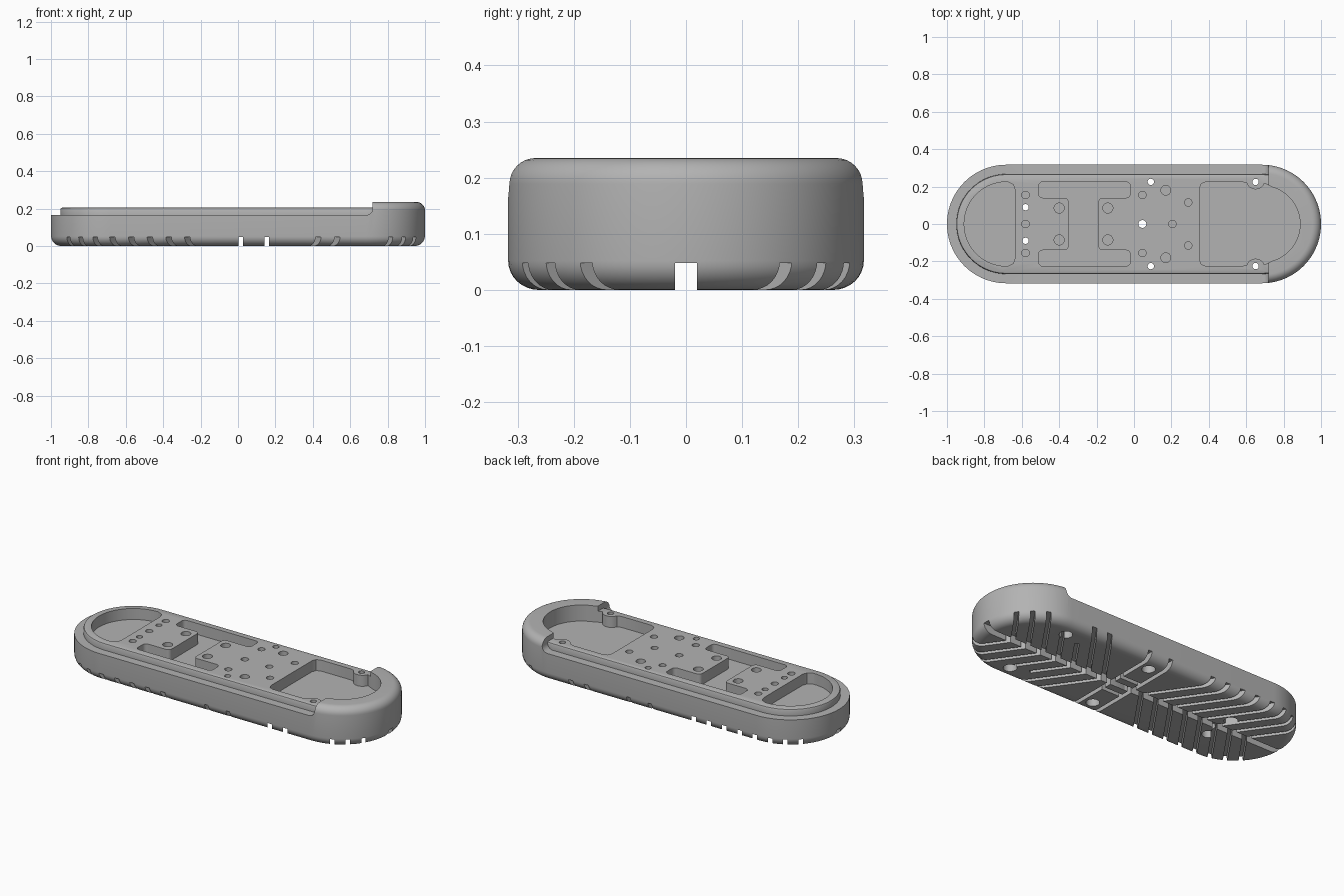
import bpy, bmesh, math
from mathutils import Vector, Matrix

if "Cube" in bpy.data.objects:
    bpy.data.objects.remove(bpy.data.objects["Cube"], do_unlink=True)

grey = bpy.data.materials.new("mid_grey")
grey.use_nodes = True
colour = (0.45, 0.45, 0.45, 1)
grey.diffuse_color = colour
grey.node_tree.nodes["Principled BSDF"].inputs["Base Color"].default_value = colour

END, RADIUS = 0.683, 0.317
cutters = []


def finish(name, bm):
    bmesh.ops.recalc_face_normals(bm, faces=bm.faces)
    mesh = bpy.data.meshes.new(name)
    bm.to_mesh(mesh)
    bm.free()
    mesh.materials.append(grey)
    obj = bpy.data.objects.new(name, mesh)
    bpy.context.collection.objects.link(obj)
    return obj


def arc(cx, cy, r, start, stop, n):
    angles = [math.radians(start + (stop - start) * i / n) for i in range(n + 1)]
    return [(cx + r * math.cos(a), cy + r * math.sin(a)) for a in angles]


def stadium(inset):
    r = RADIUS - inset
    return arc(END, 0, r, -90, 90, 36) + arc(-END, 0, r, 90, 270, 36)


def loft(name, levels):
    """Skin stadium outlines given as (inset, height)."""
    bm = bmesh.new()
    rings = [[bm.verts.new((x, y, z)) for x, y in stadium(i)] for i, z in levels]
    for a, b in zip(rings, rings[1:]):
        for k in range(len(a)):
            j = (k + 1) % len(a)
            bm.faces.new((a[k], a[j], b[j], b[k]))
    bm.faces.new(rings[0])
    bm.faces.new(rings[-1])
    return finish(name, bm)


def prism(name, points, z0, z1, rounding=0, upright=False):
    """Extrude an outline; upright outlines lie in xz and run along y."""
    bm = bmesh.new()
    low = bm.faces.new([bm.verts.new((x, y, z0)) for x, y in points])
    made = bmesh.ops.extrude_face_region(bm, geom=[low])["geom"]
    top = [v for v in made if isinstance(v, bmesh.types.BMVert)]
    bmesh.ops.translate(bm, verts=top, vec=(0, 0, z1 - z0))
    if rounding:
        edges = [e for e in bm.edges
                 if abs(e.verts[0].co.z - e.verts[1].co.z) > 0.001]
        bmesh.ops.bevel(bm, geom=edges, offset=rounding, segments=5,
                        affect='EDGES', profile=0.5)
    if upright:
        bm.transform(Matrix.Rotation(math.pi / 2, 4, 'X'))
    return finish(name, bm)


def boolean(target, tool, operation='DIFFERENCE'):
    mod = target.modifiers.new(tool.name, 'BOOLEAN')
    mod.operation, mod.solver, mod.object = operation, 'EXACT', tool
    tool.hide_render = True
    cutters.append(tool)


def drill(x, y, r, z0, z1):
    boolean(body, prism("hole", arc(x, y, r, 0, 345, 23), z0, z1))


def slot(start, stop, width=0.024, depth=0.048):
    a, b = Vector(start), Vector(stop)
    side = (b - a).normalized().orthogonal() * width / 2
    boolean(body, prism("tread_slot", [a - side, b - side, b + side, a + side],
                        -0.1, depth))


def mirrored(half):
    """Close an outline with its reflection across the long axis."""
    return half + [(x, -y) for x, y in reversed(half)]


# Main shell with rounded bottom and top edges
steps = [math.radians(90 * i / 8) for i in range(9)]
levels = [(0.055 * (1 - math.sin(a)), 0.052 * (1 - math.cos(a))) for a in steps]
levels += [(0.046 * (1 - math.cos(a)), 0.189 + 0.046 * math.sin(a)) for a in steps]
body = loft("sole_body", levels)

# Lower the rim in front of the raised end, leaving a curved shoulder
shoulder = arc(0.685, 0.2, 0.035, -90, 0, 6)
boolean(body, prism("rim_cut", [(-1.2, 0.165)] + shoulder + [(0.72, 0.4), (-1.2, 0.4)],
                    -0.6, 0.6, upright=True))

# Raised inner deck
deck = loft("deck", [(0.05, 0.1), (0.05, 0.195), (0.053, 0.202), (0.06, 0.205)])
boolean(body, deck, 'UNION')

# Rounded pocket in the low end
FLOOR = 0.14
low_end = arc(-END, 0, 0.225, 180, 90, 20)[1:] + [(-0.675, 0.225), (-0.645, 0.21), (-0.635, 0.18)]
boolean(body, prism("low_end_pocket", [(-END - 0.225, 0)] + mirrored(low_end), FLOOR, 0.5))

# Middle pocket with two tongues reaching in
middle = [(-0.51, 0.225), (-0.02, 0.225), (-0.02, 0.14), (-0.19, 0.14)]
left = [(-0.35, 0.14), (-0.51, 0.14)]
outline = middle + [(x, -y) for x, y in reversed(middle[2:])]
outline += [(x, -y) for x, y in (middle[1], middle[0], left[1], left[0])] + left
boolean(body, prism("middle_pocket", outline, FLOOR, 0.5, rounding=0.022))

# Pocket under the raised end, stepping around two screw bosses
raised = [(0.35, 0.19), (0.36, 0.215), (0.385, 0.225), (0.58, 0.225)]
raised += arc(0.65, 0.235, 0.05, 200, 340, 8)
raised += arc(END, 0, 0.205, 74, 4, 18)
boolean(body, prism("raised_end_pocket", mirrored(raised), FLOOR, 0.5))

# Blind holes in the deck
for x, y, r in [(-0.58, 0.155, 0.02), (-0.4, 0.085, 0.027), (-0.14, 0.085, 0.027),
                (0.045, 0.155, 0.02), (0.17, 0.18, 0.026), (0.29, 0.115, 0.02)]:
    for s in (1, -1):
        drill(x, s * y, r, FLOOR, 0.5)
for x in (-0.58, 0.205):
    drill(x, 0, 0.02, FLOOR, 0.5)

# Through holes with wide recesses underneath
for x, y in [(-0.58, 0.09), (0.09, 0.225), (0.65, 0.225)]:
    for s in (1, -1):
        drill(x, s * y, 0.017, -0.1, 0.5)
        drill(x, s * y, 0.036, -0.1, 0.09)
drill(0.045, 0, 0.021, -0.1, 0.5)

# Tread: long centre groove, angled arms, and a square around the middle
slot((-1.2, 0), (1.2, 0), 0.04)
LEAN = 0.7
for s in (1, -1):
    for i in range(8):
        x = -0.05 - 0.1 * i
        slot((x, 0), (x - LEAN * 0.4, s * 0.4))
    for i in range(7):
        x = 0.208 + 0.102 * i
        reach = 0.19 if i in (2, 3) else 0.4
        slot((x, 0), (x + LEAN * reach, s * reach))
    for x in (0.015, 0.155):
        slot((x, 0), (x, s * 0.4))
    slot((0.01, s * 0.075), (0.16, s * 0.075))

# Bake the cuts and remove the helpers
bpy.context.view_layer.update()
graph = bpy.context.evaluated_depsgraph_get()
baked = bpy.data.meshes.new_from_object(body.evaluated_get(graph))
body.modifiers.clear()
body.data = baked
baked.materials.clear()
baked.materials.append(grey)
for tool in cutters:
    bpy.data.objects.remove(tool, do_unlink=True)

for obj in bpy.context.selected_objects:
    obj.select_set(False)
body.select_set(True)
bpy.context.view_layer.objects.active = body
bpy.ops.object.shade_smooth_by_angle(angle=math.radians(30))
